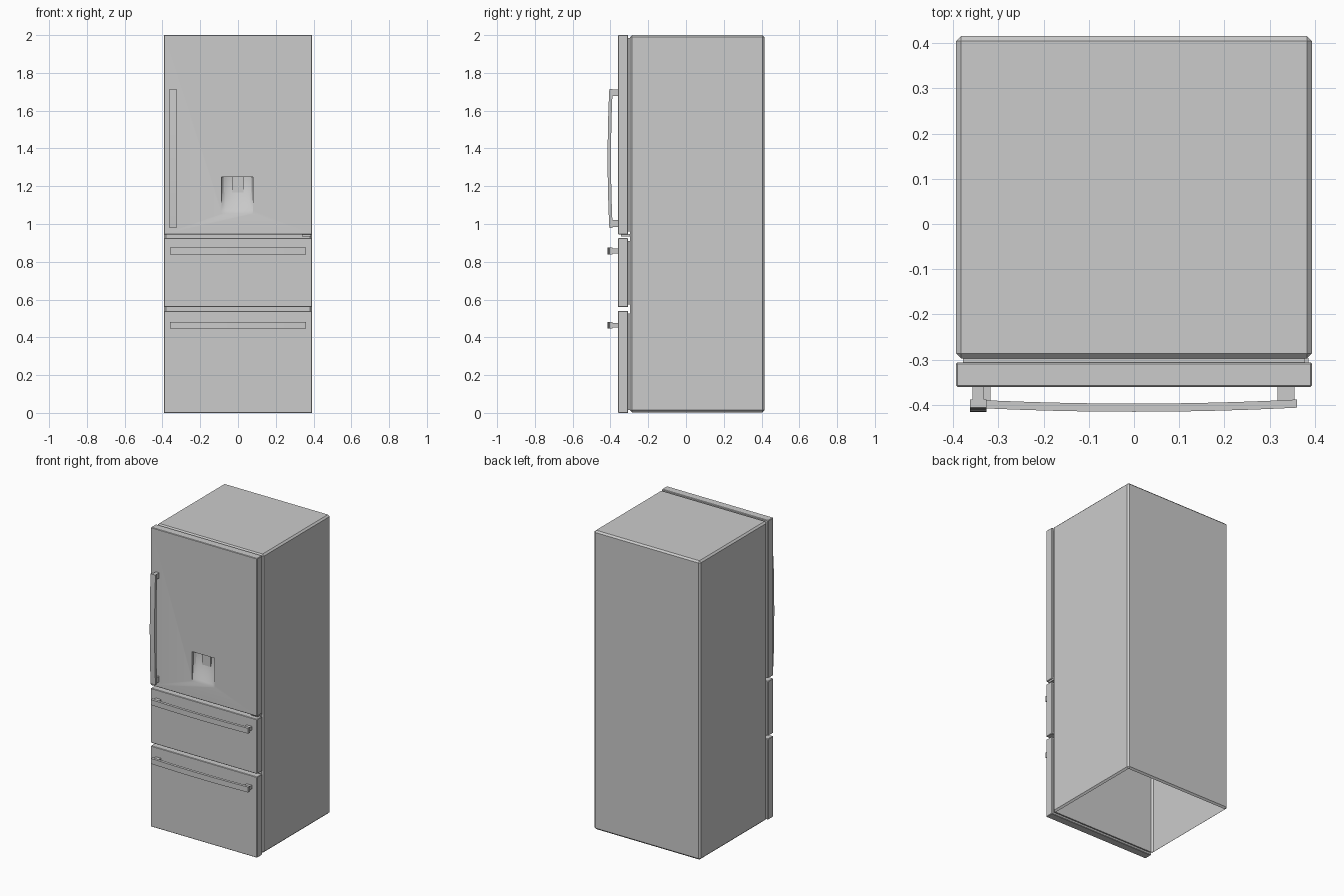
import bpy, bmesh, math
from mathutils import Vector

if "Cube" in bpy.data.objects:
    bpy.data.objects.remove(bpy.data.objects["Cube"])

FRONT = -0.36   # front plane of doors
W = 0.393       # half width


def finish(name, bm):
    bmesh.ops.recalc_face_normals(bm, faces=bm.faces)
    mesh = bpy.data.meshes.new(name)
    bm.to_mesh(mesh)
    bm.free()
    ob = bpy.data.objects.new(name, mesh)
    bpy.context.collection.objects.link(ob)
    return ob


def box(name, x, y, z, bevel=0.0, open_bottom=False):
    bm = bmesh.new()
    bmesh.ops.create_cube(bm, size=1)
    for v in bm.verts:
        v.co = Vector([(r[0] + r[1]) / 2 + c * (r[1] - r[0]) for c, r in zip(v.co, (x, y, z))])
    if bevel:
        bmesh.ops.bevel(bm, geom=bm.edges[:], offset=bevel, segments=1, affect='EDGES')
    bm.normal_update()
    if open_bottom:
        down = [f for f in bm.faces if f.normal.z < -0.99]
        bmesh.ops.delete(bm, geom=down, context='FACES')
    return finish(name, bm)


def bowed_bar(name, a, b, half, vertical, n=12):
    """Rectangular bar from a to b in x or z, bowed outward in the middle."""
    lo, hi, mid = a[0], b[0], a[1]
    bm = bmesh.new()
    rings = []
    for i in range(n + 1):
        t = i / n
        p = lo + (hi - lo) * t
        bow = 0.009 * (1 - (2 * t - 1) ** 2)
        ring = []
        for y, s in ((-0.388, -1), (-0.388, 1), (-0.406, 1), (-0.406, -1)):
            q = mid + s * half
            ring.append(bm.verts.new((q, y - bow, p) if vertical else (p, y - bow, q)))
        rings.append(ring)
    for r0, r1 in zip(rings, rings[1:]):
        for k in range(4):
            bm.faces.new((r0[k], r0[(k + 1) % 4], r1[(k + 1) % 4], r1[k]))
    bm.faces.new(rings[0])
    bm.faces.new(rings[-1])
    return finish(name, bm)


# Cabinet: chamfered shell, open underneath
box("cabinet", (-W, W), (-0.297, 0.415), (0.003, 2.0), 0.011, open_bottom=True)

# Door and two drawers, each with a gasket behind
panels = {"door": (0.945, 2.0), "upper_drawer": (0.56, 0.925), "lower_drawer": (0.0, 0.54)}
fronts = {}
for name, (z0, z1) in panels.items():
    fronts[name] = box(name, (-W, W), (FRONT, -0.306), (z0, z1), 0.003)
    box(name + "_gasket", (-0.378, 0.378), (-0.307, -0.296), (z0 + 0.014, z1 - 0.014))

# Scooped dispenser recess cut out of the door
X0, X1, Z0, Z1 = -0.087, 0.08, 1.055, 1.29
bm = bmesh.new()
N = 16
grid = []
for j in range(N + 1):
    v = j / N
    row = []
    for i in range(N + 1):
        u = 2 * i / N - 1
        side = 0.35 + 0.65 * math.sqrt(max(0, 1 - u * u))
        depth = 0.045 * side * math.sin(min(1, v / 0.8) * math.pi / 2)
        row.append(bm.verts.new((X0 + (X1 - X0) * i / N, FRONT + depth, Z0 + (Z1 - Z0) * v)))
    grid.append(row)
for r0, r1 in zip(grid, grid[1:]):
    for i in range(N):
        bm.faces.new((r0[i], r0[i + 1], r1[i + 1], r1[i]))
# Close the cutter in front of the door
ext = bmesh.ops.extrude_edge_only(bm, edges=[e for e in bm.edges if e.is_boundary])
for v in ext["geom"]:
    if isinstance(v, bmesh.types.BMVert):
        v.co.y = FRONT - 0.03
bmesh.ops.holes_fill(bm, edges=[e for e in bm.edges if e.is_boundary], sides=0)
cutter = finish("recess_cutter", bm)

door = fronts["door"]
mod = door.modifiers.new("recess", 'BOOLEAN')
mod.operation = 'DIFFERENCE'
mod.solver = 'EXACT'
mod.object = cutter
bpy.ops.object.select_all(action='DESELECT')
door.select_set(True)
bpy.context.view_layer.objects.active = door
bpy.ops.object.modifier_apply(modifier=mod.name)
bpy.ops.object.shade_smooth_by_angle(angle=math.radians(25))
bpy.data.objects.remove(cutter)

# Dispenser control panel and paddle
box("dispenser_panel", (X0, X1), (FRONT + 0.001, -0.318), (1.25, Z1))
box("dispenser_paddle", (-0.033, 0.028), (-0.331, -0.318), (1.168, 1.25))

# Hinge below the right side of the door
box("door_hinge", (0.34, 0.386), (-0.345, -0.296), (0.934, 0.946))

# Vertical door handle
bowed_bar("door_handle", (0.98, -0.344), (1.715,), 0.018, True)
for i, (z0, z1) in enumerate(((0.983, 1.02), (1.677, 1.712))):
    box(f"door_handle_post_{i}", (-0.357, -0.331), (-0.394, FRONT + 0.005), (z0, z1))

# Horizontal drawer handles
for name, z in (("upper_drawer", 0.857), ("lower_drawer", 0.464)):
    bowed_bar(name + "_handle", (-0.36, z), (0.36,), 0.018, False)
    for side, s in (("left", -1), ("right", 1)):
        box(f"{name}_handle_post_{side}", sorted((s * 0.317, s * 0.355)),
            (-0.394, FRONT + 0.005), (z - 0.012, z + 0.012))
